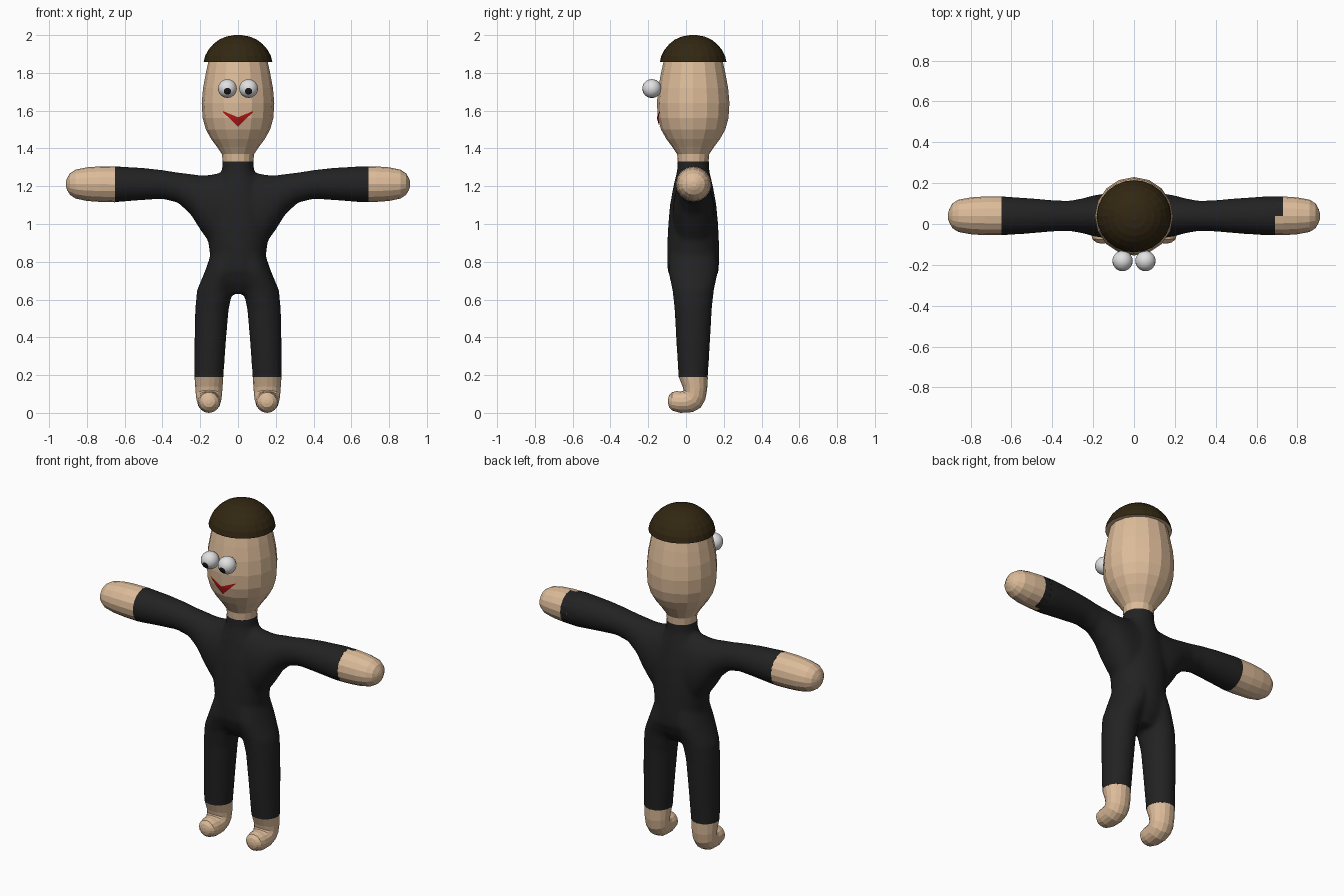
import bpy, bmesh, math
from mathutils import Vector, Matrix
from mathutils.bvhtree import BVHTree

if "Cube" in bpy.data.objects:
    bpy.data.objects.remove(bpy.data.objects["Cube"])


def mat(name, rgb):
    m = bpy.data.materials.new(name)
    m.diffuse_color = (*rgb, 1)
    m.use_nodes = True
    m.node_tree.nodes["Principled BSDF"].inputs["Base Color"].default_value = m.diffuse_color
    return m


SKIN = mat("skin", (0.72, 0.50, 0.32))
BLACK = mat("black_suit", (0.016, 0.016, 0.017))
HAIR = mat("dark_brown_hair", (0.032, 0.020, 0.006))
WHITE = mat("eye_white", (0.75, 0.75, 0.75))
PUPIL = mat("pupil_black", (0.01, 0.01, 0.01))
RED = mat("mouth_red", (0.45, 0.008, 0.008))
CY = 0.038  # depth centre of the body


def finish(bm, name, mats, smooth=False):
    bmesh.ops.recalc_face_normals(bm, faces=bm.faces[:])
    me = bpy.data.meshes.new(name)
    for f in bm.faces:
        f.smooth = smooth
    bm.to_mesh(me)
    bm.free()
    for m in mats:
        me.materials.append(m)
    ob = bpy.data.objects.new(name, me)
    bpy.context.collection.objects.link(ob)
    return ob


def loft(bm, rings, n=16, start=True, end=True):
    """Skin a row of elliptical rings given as (centre, u, v)."""
    loops = []
    for c, u, v in rings:
        c, u, v = Vector(c), Vector(u), Vector(v)
        loops.append([bm.verts.new(c + u * math.cos(a) + v * math.sin(a))
                      for a in (2 * math.pi * i / n for i in range(n))])
    for a, b in zip(loops, loops[1:]):
        for i in range(n):
            j = (i + 1) % n
            bm.faces.new((a[i], a[j], b[j], b[i]))
    if start:
        bm.faces.new(loops[0])
    if end:
        bm.faces.new(loops[-1])


def z_ring(z, cx, rx, ry, cy=CY):
    return (cx, cy, z), (rx, 0, 0), (0, ry, 0)


def x_ring(x, top, bot, ry):
    return (x, 0.04, (top + bot) / 2), (0, ry, 0), (0, 0, (top - bot) / 2)


# Suit: torso, sleeves and trouser legs blended into one smooth skin
bm = bmesh.new()
loft(bm, [z_ring(z, 0, rx, ry) for z, rx, ry in (
    (0.63, 0.09, 0.07), (0.69, 0.165, 0.11), (0.75, 0.165, 0.135),
    (0.82, 0.147, 0.138), (0.90, 0.157, 0.137), (1.0, 0.17, 0.132),
    (1.1, 0.16, 0.123), (1.2, 0.125, 0.105), (1.28, 0.085, 0.086),
    (1.40, 0.08, 0.08))], 32)
sleeve = [(0.1, 1.27, 0.85, 0.11), (0.15, 1.26, 0.90, 0.108),
          (0.2, 1.258, 0.97, 0.1), (0.25, 1.265, 1.05, 0.086),
          (0.317, 1.273, 1.112, 0.074), (0.4, 1.286, 1.133, 0.077),
          (0.5, 1.297, 1.127, 0.086), (0.65, 1.306, 1.115, 0.096),
          (0.78, 1.304, 1.118, 0.094)]
loft(bm, [x_ring(-x, *r) for x, *r in reversed(sleeve)] +
     [x_ring(x, *r) for x, *r in sleeve], 32)
for s in (-1, 1):
    loft(bm, [z_ring(z, s * cx, rx, ry) for z, cx, rx, ry in (
        (0.10, 0.154, 0.076, 0.077), (0.19, 0.154, 0.077, 0.078),
        (0.4, 0.146, 0.084, 0.091), (0.55, 0.138, 0.089, 0.099),
        (0.65, 0.122, 0.095, 0.11), (0.75, 0.08, 0.095, 0.132),
        (0.85, 0.05, 0.09, 0.125))], 32)
bulk = finish(bm, "suit_bulk", [])
m = bulk.modifiers.new("blend", 'REMESH')
m.mode, m.voxel_size = 'VOXEL', 0.012
m = bulk.modifiers.new("soften", 'SMOOTH')
m.factor, m.iterations = 0.5, 8
dg = bpy.context.evaluated_depsgraph_get()
blended = bpy.data.meshes.new_from_object(bulk.evaluated_get(dg))
bm = bmesh.new()
bm.from_mesh(blended)
bpy.data.objects.remove(bulk)
bpy.data.meshes.remove(blended)


def trim(co, no):
    bmesh.ops.bisect_plane(bm, geom=bm.verts[:] + bm.edges[:] + bm.faces[:],
                           plane_co=co, plane_no=no, clear_outer=True)


trim((-0.65, 0, 0), (-1, 0, 0))
trim((0.69, 0, 0), (1, 0, 0))
trim((0, 0, 0.19), (0, 0, -1))
trim((0, 0, 1.33), (0, 0, 1))
for f in bm.faces:
    f.material_index = 0
finish(bm, "suit", [BLACK], True)

# Hands: faceted mitts; the right cuff is stepped at the back
hand = [(0.69, 1.305, 1.116, 0.095), (0.73, 1.305, 1.117, 0.095),
        (0.80, 1.30, 1.122, 0.09), (0.86, 1.288, 1.135, 0.079),
        (0.89, 1.268, 1.155, 0.06), (0.905, 1.242, 1.18, 0.032),
        (0.911, 1.225, 1.197, 0.013)]
for s, side in ((-1, "left"), (1, "right")):
    bm = bmesh.new()
    first = [(0.65, 1.305, 1.115, 0.095)] if s < 0 else []
    loft(bm, [x_ring(s * x, *r) for x, *r in first + hand], start=False)
    for f in bm.faces:
        c = f.calc_center_median()
        f.material_index = int(0.69 < c.x < 0.73 and c.y > 0.04)
    finish(bm, side + "_hand", [SKIN, BLACK])

# Feet: side-view point pairs (front, back) with half width
foot = [((-0.038, 0.19), (0.116, 0.19), 0.076),
        ((-0.018, 0.14), (0.112, 0.125), 0.072),
        ((-0.013, 0.12), (0.102, 0.07), 0.069),
        ((-0.018, 0.115), (0.078, 0.028), 0.066),
        ((-0.032, 0.114), (0.035, 0.004), 0.062),
        ((-0.05, 0.115), (-0.03, 0.0), 0.058),
        ((-0.075, 0.109), (-0.072, 0.012), 0.05),
        ((-0.09, 0.092), (-0.09, 0.03), 0.032),
        ((-0.095, 0.072), (-0.095, 0.05), 0.012)]
for s, side in ((-1, "left"), (1, "right")):
    bm = bmesh.new()
    rings = []
    for (y0, z0), (y1, z1), w in foot:
        rings.append(((s * 0.154, (y0 + y1) / 2, (z0 + z1) / 2), (w, 0, 0),
                      (0, (y1 - y0) / 2, (z1 - z0) / 2)))
    loft(bm, rings, start=False)
    finish(bm, side + "_foot", [SKIN])

# Head and neck
bm = bmesh.new()
loft(bm, [z_ring(z, 0, r, r) for z, r in (
    (1.325, 0.081), (1.37, 0.085), (1.41, 0.112), (1.45, 0.142), (1.50, 0.17),
    (1.56, 0.187), (1.64, 0.192), (1.72, 0.185), (1.80, 0.17), (1.86, 0.157),
    (1.89, 0.13))], start=False)
head_tree = BVHTree.FromBMesh(bm)
finish(bm, "head", [SKIN])

# Hair cap, with a skin-coloured underside
bm = bmesh.new()
loft(bm, [z_ring(z, 0, r, r * 0.97) for z, r in (
    (1.857, 0.182), (1.89, 0.174), (1.922, 0.157), (1.952, 0.131),
    (1.976, 0.1), (1.992, 0.063), (2.0, 0.02))], 24)
bm.normal_update()
for f in bm.faces:
    f.material_index = int(f.calc_center_median().z < 1.86)
finish(bm, "hair", [HAIR, SKIN])

# Eyes: sphere poles point at the gaze, pole faces form the pupil
gaze = Vector((0, -0.93, -0.30)).normalized()
turn = Vector((0, 0, 1)).rotation_difference(gaze).to_matrix().to_4x4()
for s, side in ((-1, "left"), (1, "right")):
    bm = bmesh.new()
    pos = Vector((s * 0.056, -0.181, 1.717))
    bmesh.ops.create_uvsphere(bm, u_segments=16, v_segments=16, radius=0.05,
                              matrix=Matrix.Translation(pos) @ turn)
    for f in bm.faces:
        d = (f.calc_center_median() - pos).normalized()
        f.material_index = int(d.angle(gaze) < math.radians(22))
    finish(bm, side + "_eye", [WHITE, PUPIL], True)

# Mouth: thin V-shaped patch laid on the face
bm = bmesh.new()
cols, rows = 16, 4
grid = []
for i in range(cols + 1):
    t = i / cols * 2 - 1
    top, bot = 1.565 + 0.033 * abs(t), 1.515 + 0.078 * abs(t)
    for j in range(rows + 1):
        z = bot + (top - bot) * j / rows
        hit = head_tree.ray_cast(Vector((t * 0.08, -1, z)), Vector((0, 1, 0)))[0]
        grid.append(bm.verts.new((t * 0.08, hit.y - 0.005, z)))
for i in range(cols):
    for j in range(rows):
        a = i * (rows + 1) + j
        b = a + rows + 1
        bm.faces.new((grid[a], grid[b], grid[b + 1], grid[a + 1]))
mouth = finish(bm, "mouth", [RED])
if mouth.data.polygons[0].normal.y > 0:
    mouth.data.flip_normals()
